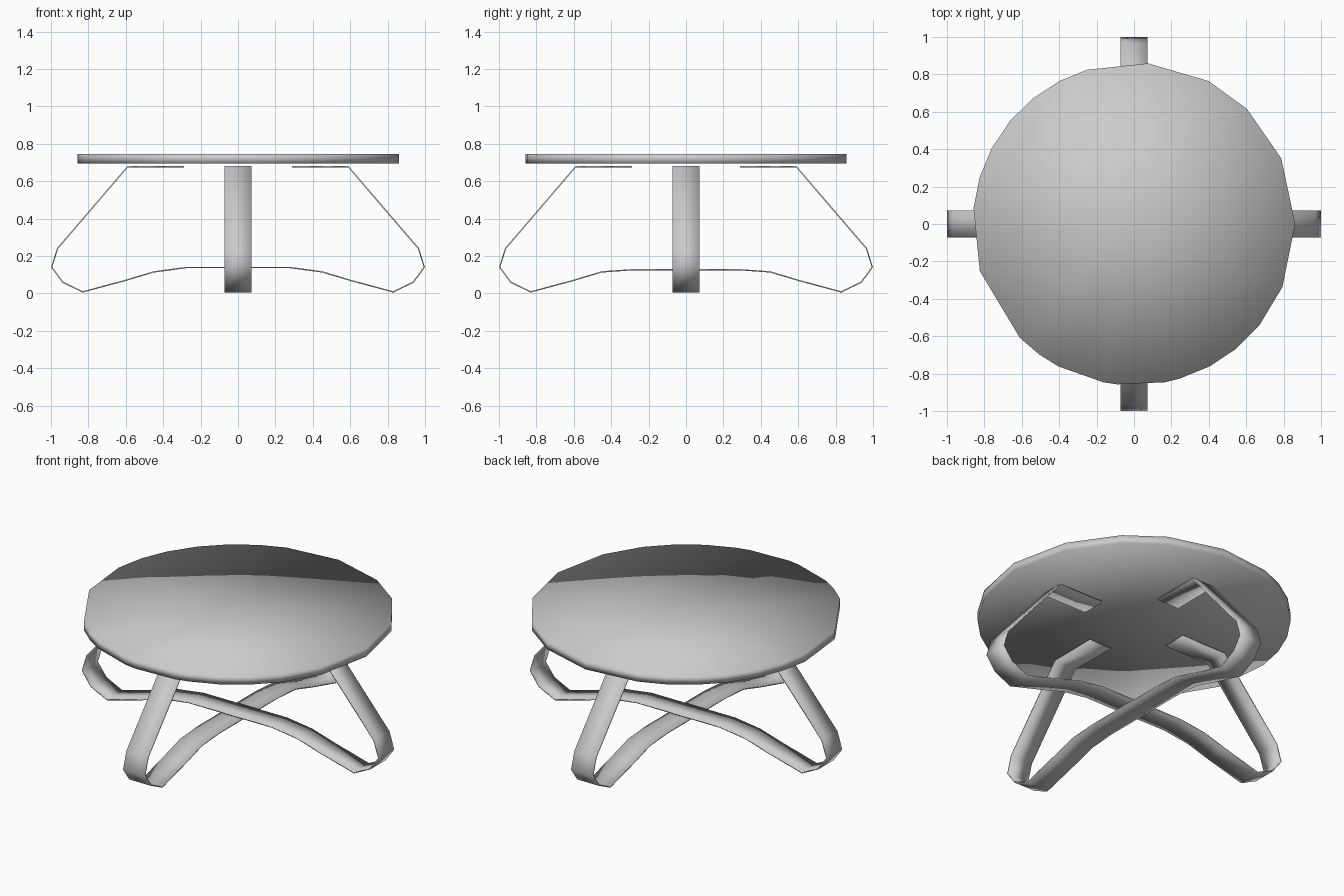
import bpy, bmesh, math

if "Cube" in bpy.data.objects:
    bpy.data.objects.remove(bpy.data.objects["Cube"])

grey = bpy.data.materials.new("light grey")
grey.diffuse_color = (0.6, 0.6, 0.6, 1)
grey.use_nodes = True
grey.node_tree.nodes["Principled BSDF"].inputs["Base Color"].default_value = grey.diffuse_color


def finish(name, bm):
    bmesh.ops.recalc_face_normals(bm, faces=bm.faces)
    mesh = bpy.data.meshes.new(name)
    bm.to_mesh(mesh)
    bm.free()
    mesh.materials.append(grey)
    obj = bpy.data.objects.new(name, mesh)
    bpy.context.collection.objects.link(obj)
    return obj


# Round table top: uneven rim, fanned from centre points, softly shaded
RADIUS, BOTTOM, TOP = 0.862, 0.695, 0.745
RIM = [0, 24, 45.5, 62.5, 85, 107, 117.5, 129, 140, 152, 163, 174.4,
       197, 225, 234, 242, 259, 264, 281, 286.5, 298, 309, 321, 337]
bm = bmesh.new()
rings = [[bm.verts.new((RADIUS * math.cos(math.radians(a)),
                        RADIUS * math.sin(math.radians(a)), z)) for a in RIM]
         for z in (BOTTOM, TOP)]
centres = [bm.verts.new((0, 0, z)) for z in (BOTTOM, TOP)]
n = len(RIM)
for i in range(n):
    j = (i + 1) % n
    bm.faces.new((rings[0][i], rings[0][j], rings[1][j], rings[1][i]))
    for ring, centre in zip(rings, centres):
        bm.faces.new((ring[i], ring[j], centre))
for f in bm.faces:
    f.smooth = True
finish("table_top", bm)

# Bent strap legs: mounting tab, slanted leg, rounded foot, low cross brace
HALF = [(0.29, 0.677), (0.59, 0.677), (0.965, 0.24), (0.996, 0.14),
        (0.937, 0.06), (0.83, 0.008), (0.60, 0.07), (0.45, 0.115)]


def strap(name, angle, brace_z):
    half = HALF + [(0.28, brace_z)]
    path = half + [(0, brace_z)] + [(-x, z) for x, z in reversed(half)]
    c, s = math.cos(angle), math.sin(angle)
    bm = bmesh.new()
    rows = [[bm.verts.new((x * c - w * s, x * s + w * c, z))
             for w in (-0.073, 0.073)] for x, z in path]
    for a, b in zip(rows, rows[1:]):
        bm.faces.new((a[0], b[0], b[1], a[1]))
    obj = finish(name, bm)
    mod = obj.modifiers.new("thickness", 'SOLIDIFY')
    mod.thickness = 0.007
    mod.offset = 0
    bpy.ops.object.select_all(action='DESELECT')
    obj.select_set(True)
    bpy.context.view_layer.objects.active = obj
    bpy.ops.object.shade_smooth_by_angle(angle=math.radians(35))


strap("side_leg_strap", 0, 0.138)
strap("front_back_leg_strap", math.pi / 2, 0.127)
